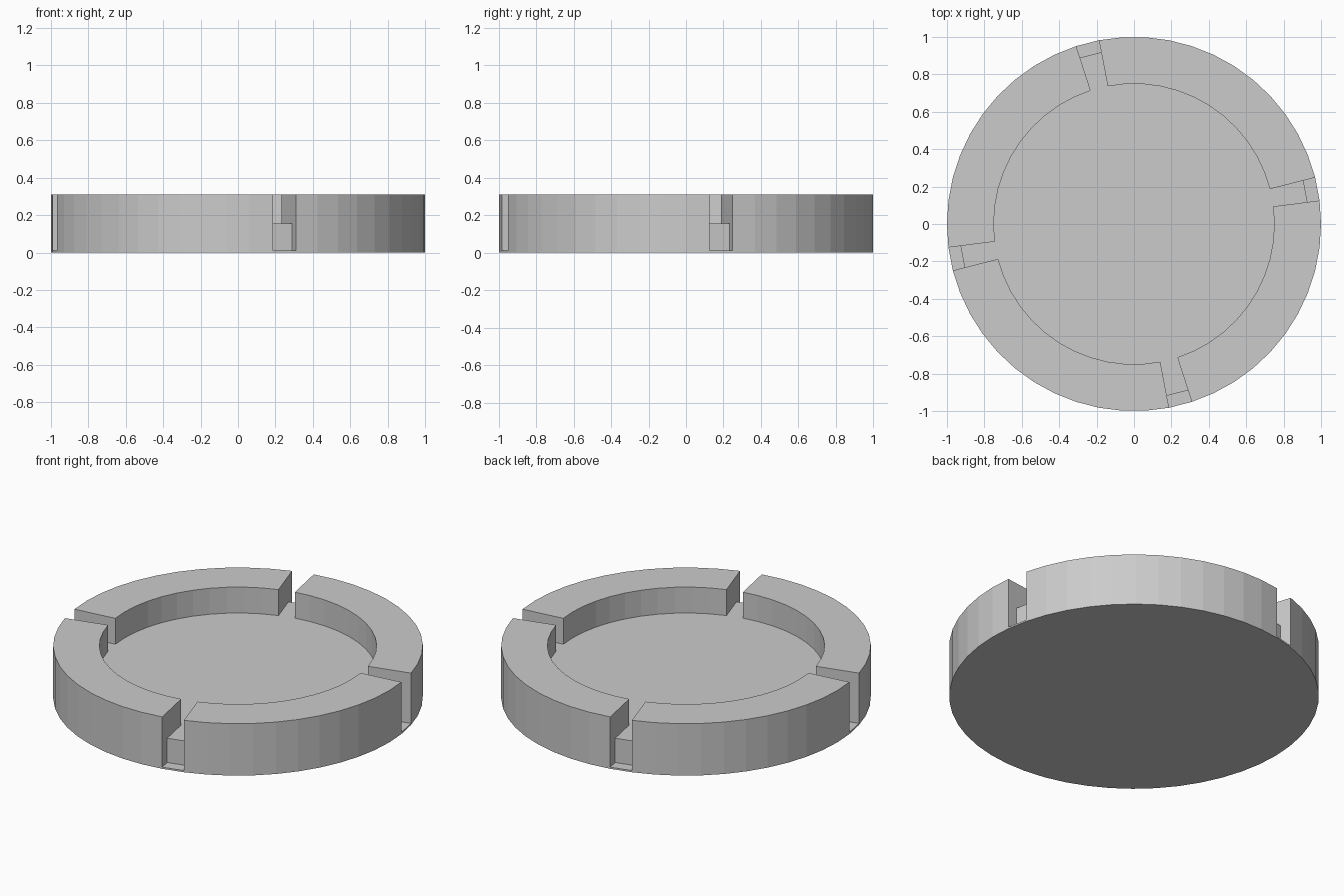
import bpy, bmesh
from math import cos, sin, atan2, tau, radians

if "Cube" in bpy.data.objects:
    bpy.data.objects.remove(bpy.data.objects["Cube"])

SEG = 50
SLOTS = {1, 14, 26, 39}              # segments cut out of the rim
R_IN, R_STEP, R_OUT = 0.75, 0.935, 1.0
Z_LEDGE, Z_FLOOR, Z_TOP = 0.01, 0.155, 0.31

bm = bmesh.new()

# Flat disc of concentric rings
rings = [[bm.verts.new((r * cos(tau * i / SEG), r * sin(tau * i / SEG), 0))
          for i in range(SEG)] for r in (R_IN, R_STEP, R_OUT)]
bm.faces.new(rings[0])
for a, b in zip(rings, rings[1:]):
    for i in range(SEG):
        j = (i + 1) % SEG
        bm.faces.new((a[i], b[i], b[j], a[j]))


def raise_faces(z0, z1, keep):
    """Extrude the level faces at z0 that pass keep(radius, segment) up to z1."""
    picked = []
    for f in bm.faces:
        if all(abs(v.co.z - z0) < 1e-5 for v in f.verts):
            c = f.calc_center_median()
            seg = int((atan2(c.y, c.x) % tau) / tau * SEG)
            if keep(c.xy.length, seg):
                picked.append(f)
    new = bmesh.ops.extrude_face_region(bm, geom=picked)["geom"]
    for v in new:
        if isinstance(v, bmesh.types.BMVert):
            v.co.z = z1


# Thin base, recessed floor (leaving slot ledges), then the slotted rim
raise_faces(0, Z_LEDGE, lambda r, s: True)
raise_faces(Z_LEDGE, Z_FLOOR, lambda r, s: r < R_STEP or s not in SLOTS)
raise_faces(Z_FLOOR, Z_TOP, lambda r, s: r > R_IN and s not in SLOTS)

# Merge coplanar faces and orient outward
bmesh.ops.recalc_face_normals(bm, faces=bm.faces[:])
bmesh.ops.dissolve_limit(bm, angle_limit=radians(0.5),
                         verts=bm.verts[:], edges=bm.edges[:])
bmesh.ops.recalc_face_normals(bm, faces=bm.faces[:])

mesh = bpy.data.meshes.new("slotted_round_tray")
bm.to_mesh(mesh)
bm.free()
bpy.context.collection.objects.link(bpy.data.objects.new("slotted_round_tray", mesh))
